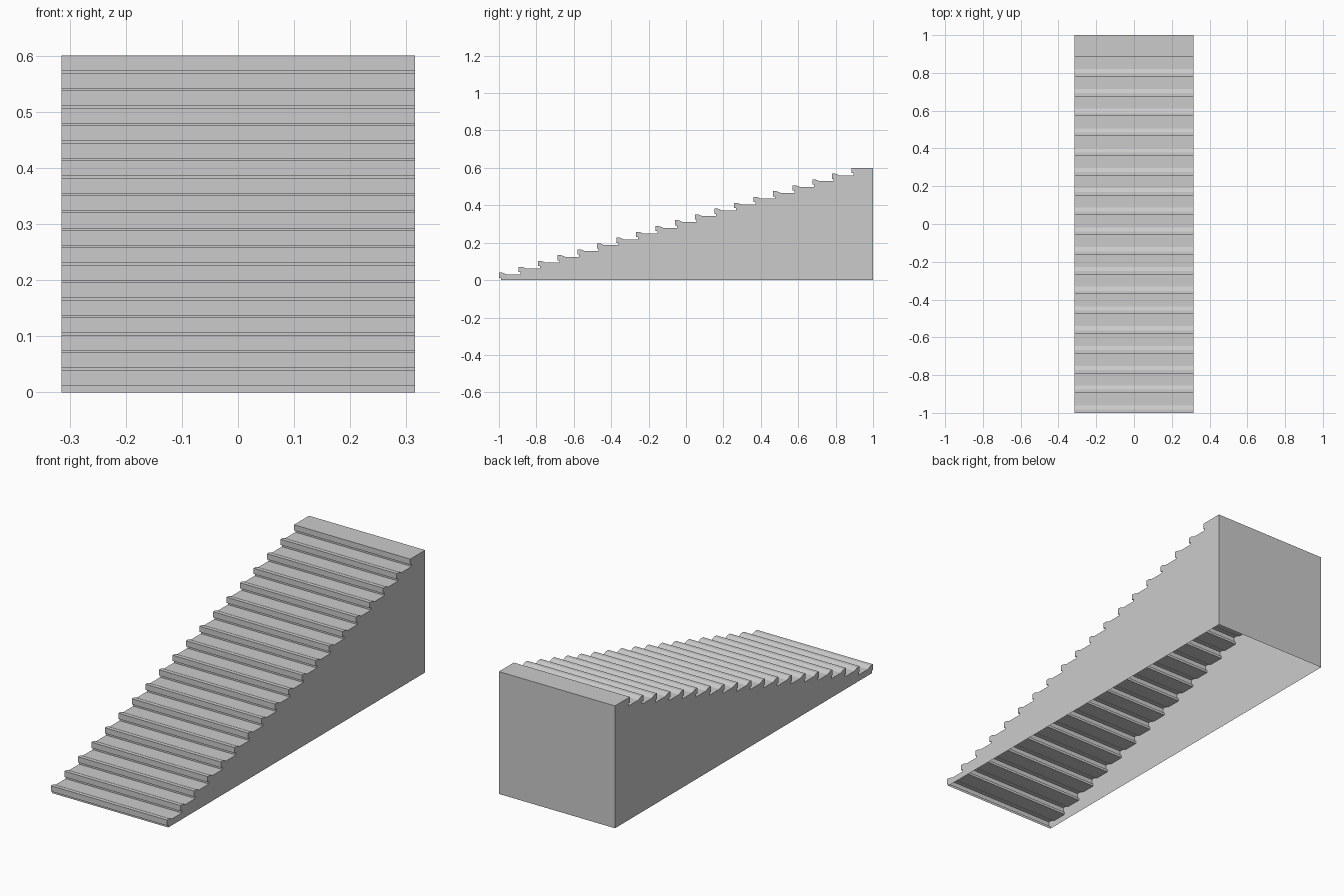
import bpy, bmesh

if "Cube" in bpy.data.objects:
    bpy.data.objects.remove(bpy.data.objects["Cube"])

STEPS = 19
HALF_W = 0.315
RUN, RISE = 0.1047, 0.0311      # pitch of one step
OVERHANG = 0.01                 # nosing in front of the riser
LIP = 0.6 - STEPS * RISE        # nosing lip above the tread

# Side profile of the flight (y, z): riser, nosing, lip easing down to the tread
profile = []
for i in range(STEPS):
    y, z = -1 + i * RUN, i * RISE
    top = z + RISE + LIP
    profile += [(y + OVERHANG, z), (y + OVERHANG, z + 0.0125), (y, z + 0.0125), (y, top)]
    if i < STEPS - 1:
        profile += [(y + 0.018, top), (y + 0.04, z + RISE)]
# Flat landing and back wall
profile += [(1, 0.6), (1, 0)]

# Thin shell with an open underside
bm = bmesh.new()
left = [bm.verts.new((-HALF_W, y, z)) for y, z in profile]
right = [bm.verts.new((HALF_W, y, z)) for y, z in profile]
for a in range(len(profile) - 1):
    bm.faces.new((left[a], right[a], right[a + 1], left[a + 1]))
bm.faces.new(left)
bm.faces.new(right[::-1])
bmesh.ops.recalc_face_normals(bm, faces=bm.faces[:])

# Recalculation on an open shell may flip it: the back wall must face +y
bm.normal_update()
back = max(bm.faces, key=lambda f: f.calc_center_median().y)
if back.normal.y < 0:
    bmesh.ops.reverse_faces(bm, faces=bm.faces[:])

mesh = bpy.data.meshes.new("staircase")
bm.to_mesh(mesh)
bm.free()
bpy.context.collection.objects.link(bpy.data.objects.new("staircase", mesh))
